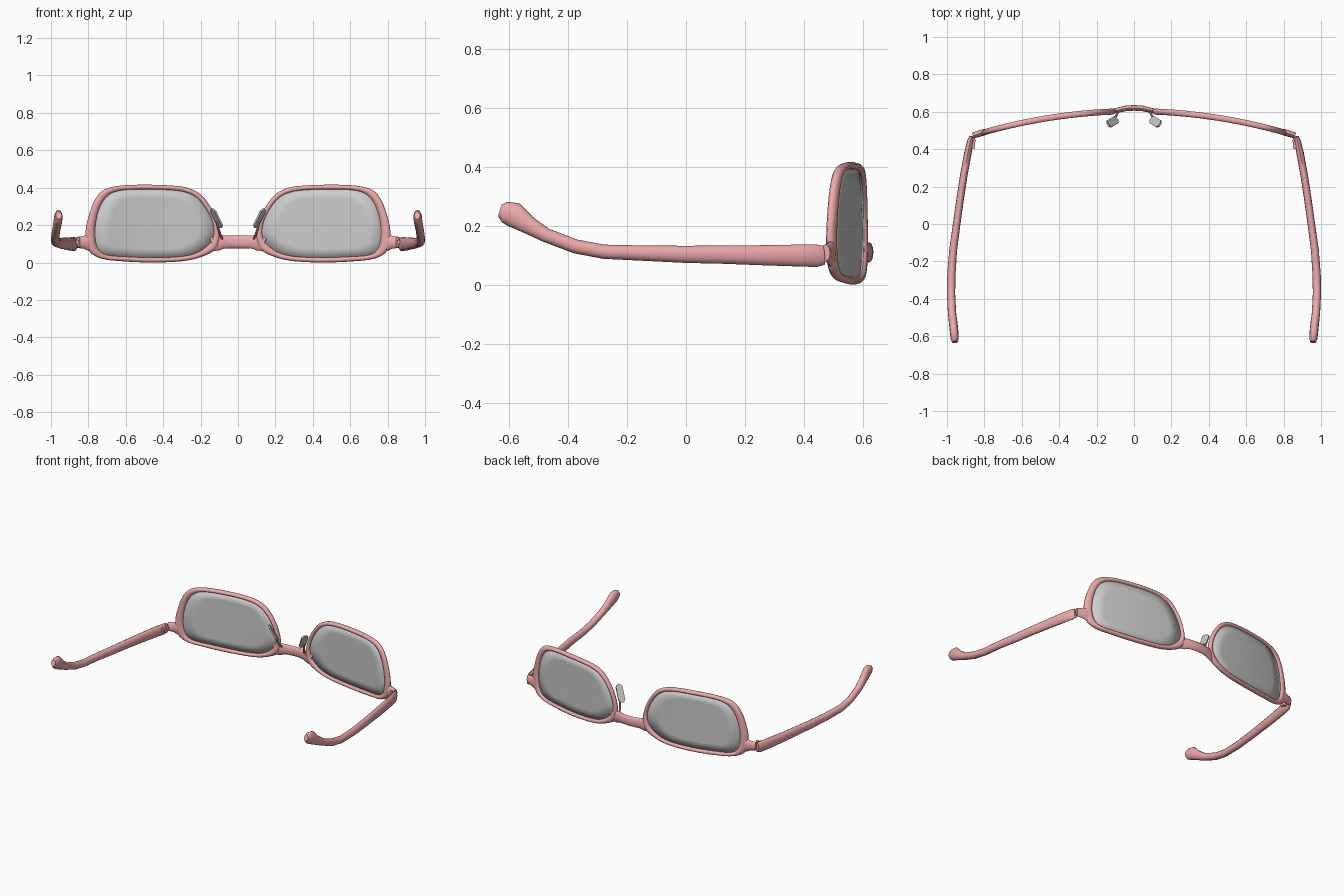
import bpy, bmesh, math
from mathutils import Vector, Matrix

if "Cube" in bpy.data.objects:
    bpy.data.objects.remove(bpy.data.objects["Cube"])

pink = bpy.data.materials.new("pink_plastic")
pink.diffuse_color = (0.85, 0.40, 0.40, 1)
pink.use_nodes = True
pink.node_tree.nodes["Principled BSDF"].inputs["Base Color"].default_value = pink.diffuse_color


def front_y(x):
    """Wrap curve of the front of the glasses."""
    return 0.603 - 0.175 * x * x


def finish(name, bm, mat=None, mirror=True, angle=40):
    bmesh.ops.recalc_face_normals(bm, faces=bm.faces)
    me = bpy.data.meshes.new(name)
    bm.to_mesh(me)
    bm.free()
    ob = bpy.data.objects.new(name, me)
    bpy.context.collection.objects.link(ob)
    if mat:
        me.materials.append(mat)
    bpy.ops.object.select_all(action='DESELECT')
    ob.select_set(True)
    bpy.context.view_layer.objects.active = ob
    bpy.ops.object.shade_smooth_by_angle(angle=math.radians(angle))
    if mirror:
        m = ob.modifiers.new("mirror", 'MIRROR')
        m.use_mirror_merge = False
    return ob


def skin(bm, rings, closed=False):
    """Join rings of points into a tube; cap the ends if open."""
    vs = [[bm.verts.new(p) for p in r] for r in rings]
    n = len(vs[0])
    for i in range(len(vs) if closed else len(vs) - 1):
        a, b = vs[i], vs[(i + 1) % len(vs)]
        for j in range(n):
            k = (j + 1) % n
            bm.faces.new((a[j], a[k], b[k], b[j]))
    if not closed:
        bm.faces.new(vs[0])
        bm.faces.new(vs[-1])


def loft(sections, sides=12):
    """Tube through (centre, half width, half height) sections, square to the path."""
    bm = bmesh.new()
    pts = [Vector(s[0]) for s in sections]
    rings = []
    for i, (_, w, h) in enumerate(sections):
        t = (pts[min(i + 1, len(pts) - 1)] - pts[max(i - 1, 0)]).normalized()
        side = t.cross(Vector((0, 0, 1))).normalized()
        up = side.cross(t)
        ring = []
        for k in range(sides):
            a = 2 * math.pi * k / sides
            ring.append(pts[i] + side * w * math.cos(a) + up * h * math.sin(a))
        rings.append(ring)
    skin(bm, rings)
    return bm


def spline(pts, sub=3):
    """Closed Catmull-Rom curve through 2D points."""
    out, n = [], len(pts)
    for i in range(n):
        p0, p1, p2, p3 = (Vector(pts[(i + d) % n]) for d in (-1, 0, 1, 2))
        for s in range(sub):
            t = s / sub
            out.append(0.5 * (2 * p1 + (p2 - p0) * t + (2 * p0 - 5 * p1 + 4 * p2 - p3) * t * t
                              + (3 * p1 - p0 - 3 * p2 + p3) * t ** 3))
    return out


# Lens opening and outer rim outlines (x, z), matching point for point
inner = spline([(0.13, 0.15), (0.137, 0.215), (0.17, 0.285), (0.22, 0.345), (0.28, 0.375),
                (0.36, 0.387), (0.47, 0.39), (0.6, 0.388), (0.675, 0.37), (0.722, 0.325),
                (0.752, 0.25), (0.763, 0.16), (0.75, 0.08), (0.705, 0.042), (0.6, 0.032),
                (0.45, 0.027), (0.3, 0.033), (0.215, 0.055), (0.155, 0.1)])
outer = spline([(0.098, 0.145), (0.112, 0.22), (0.145, 0.295), (0.2, 0.365), (0.27, 0.4),
                (0.36, 0.412), (0.47, 0.416), (0.61, 0.413), (0.71, 0.393), (0.763, 0.34),
                (0.795, 0.26), (0.815, 0.165), (0.802, 0.07), (0.735, 0.022), (0.61, 0.006),
                (0.45, 0.0), (0.29, 0.008), (0.19, 0.032), (0.115, 0.075)])

# Rims: rounded section swept between the two outlines
bm = bmesh.new()
rings = []
for a, b in zip(inner, outer):
    mid, half = (a + b) / 2, (b - a) / 2
    ring = []
    for k in range(10):
        t = 2 * math.pi * k / 10
        p = mid + half * math.cos(t)
        ring.append((p.x, front_y(p.x) + 0.017 * math.sin(t), p.y))
    rings.append(ring)
skin(bm, rings, closed=True)
finish("rim", bm, pink, angle=60)

# Lenses: concentric loops following the wrap curve
bm = bmesh.new()
c = Vector((0.45, 0.21))
loops = []
for f in (1.01, 0.75, 0.5, 0.25):
    loops.append([bm.verts.new((q.x, front_y(q.x), q.y)) for q in (c + (p - c) * f for p in inner)])
for a, b in zip(loops, loops[1:]):
    for j in range(len(a)):
        k = (j + 1) % len(a)
        bm.faces.new((a[j], a[k], b[k], b[j]))
hub = bm.verts.new((c.x, front_y(c.x), c.y))
for j in range(len(inner)):
    bm.faces.new((loops[-1][j], loops[-1][(j + 1) % len(inner)], hub))
lens = finish("lens", bm)
sol = lens.modifiers.new("thickness", 'SOLIDIFY')
sol.thickness, sol.offset = 0.006, 0

# Bridge: bowed bar flaring into both rims
half_bridge = [(0.14, 0.596, 0.095, 0.010, 0.035), (0.11, 0.603, 0.105, 0.013, 0.042),
               (0.08, 0.610, 0.110, 0.014, 0.036), (0.045, 0.618, 0.110, 0.015, 0.034)]
secs = [((-x, y, z), w, h) for x, y, z, w, h in half_bridge]
secs.append(((0, 0.621, 0.110), 0.015, 0.034))
secs += [((x, y, z), w, h) for x, y, z, w, h in reversed(half_bridge)]
finish("bridge", loft(secs), pink, mirror=False)

# End pieces: lugs from rim to hinge
lug = [(0.775, 0.012, 0.050), (0.80, 0.017, 0.046), (0.825, 0.017, 0.034), (0.862, 0.016, 0.029)]
finish("end_piece", loft([((x, front_y(x), 0.108), w, h) for x, w, h in lug]), pink)

# Hinges: small upright barrel with a leaf
bm = bmesh.new()
bmesh.ops.create_cone(bm, cap_ends=True, segments=10, radius1=0.009, radius2=0.009, depth=0.05,
                      matrix=Matrix.Translation((0.853, 0.445, 0.108)))
bmesh.ops.create_cube(bm, size=1, matrix=Matrix.Translation((0.857, 0.435, 0.108))
                      @ Matrix.Diagonal((0.016, 0.06, 0.025, 1)))
finish("hinge", bm, pink)

# Temples: long arms with a rising, bulbed tip
temple = [((0.868, 0.468, 0.100), 0.011, 0.032), ((0.874, 0.445, 0.098), 0.017, 0.038),
          ((0.888, 0.38, 0.099), 0.020, 0.037), ((0.910, 0.26, 0.100), 0.020, 0.034),
          ((0.930, 0.13, 0.102), 0.020, 0.031), ((0.948, 0.0, 0.103), 0.020, 0.029),
          ((0.967, -0.14, 0.107), 0.021, 0.026), ((0.977, -0.28, 0.112), 0.022, 0.024),
          ((0.978, -0.375, 0.130), 0.022, 0.024), ((0.973, -0.475, 0.168), 0.022, 0.024),
          ((0.966, -0.535, 0.203), 0.023, 0.031), ((0.961, -0.585, 0.238), 0.023, 0.043),
          ((0.959, -0.615, 0.247), 0.021, 0.036), ((0.958, -0.631, 0.252), 0.016, 0.021)]
finish("temple", loft(temple), pink, angle=50)

# Nose pads: thin tilted plates with clipped corners
bm = bmesh.new()
pad_c = Vector((0.115, 0.546, 0.237))
h, d = Vector((0.024, -0.014, 0.05)), Vector((0.012, 0.018, 0))
n = h.cross(d).normalized() * 0.005
shape = [(-1, -0.4), (-0.75, -1), (0.75, -1), (1, -0.4), (1, 0.4), (0.75, 1), (-0.75, 1), (-1, 0.4)]
skin(bm, [[pad_c + h * u + d * v + n * s for u, v in shape] for s in (-1, 1)])
finish("nose_pad", bm, angle=20)

# Nose pad arms: short wires from the bridge ends
arm = [((0.085, 0.603, 0.125), 0.007, 0.007), ((0.093, 0.583, 0.145), 0.006, 0.006),
       ((0.104, 0.566, 0.18), 0.006, 0.006), ((0.115, 0.552, 0.22), 0.005, 0.005)]
finish("pad_arm", loft(arm, 8), pink)
